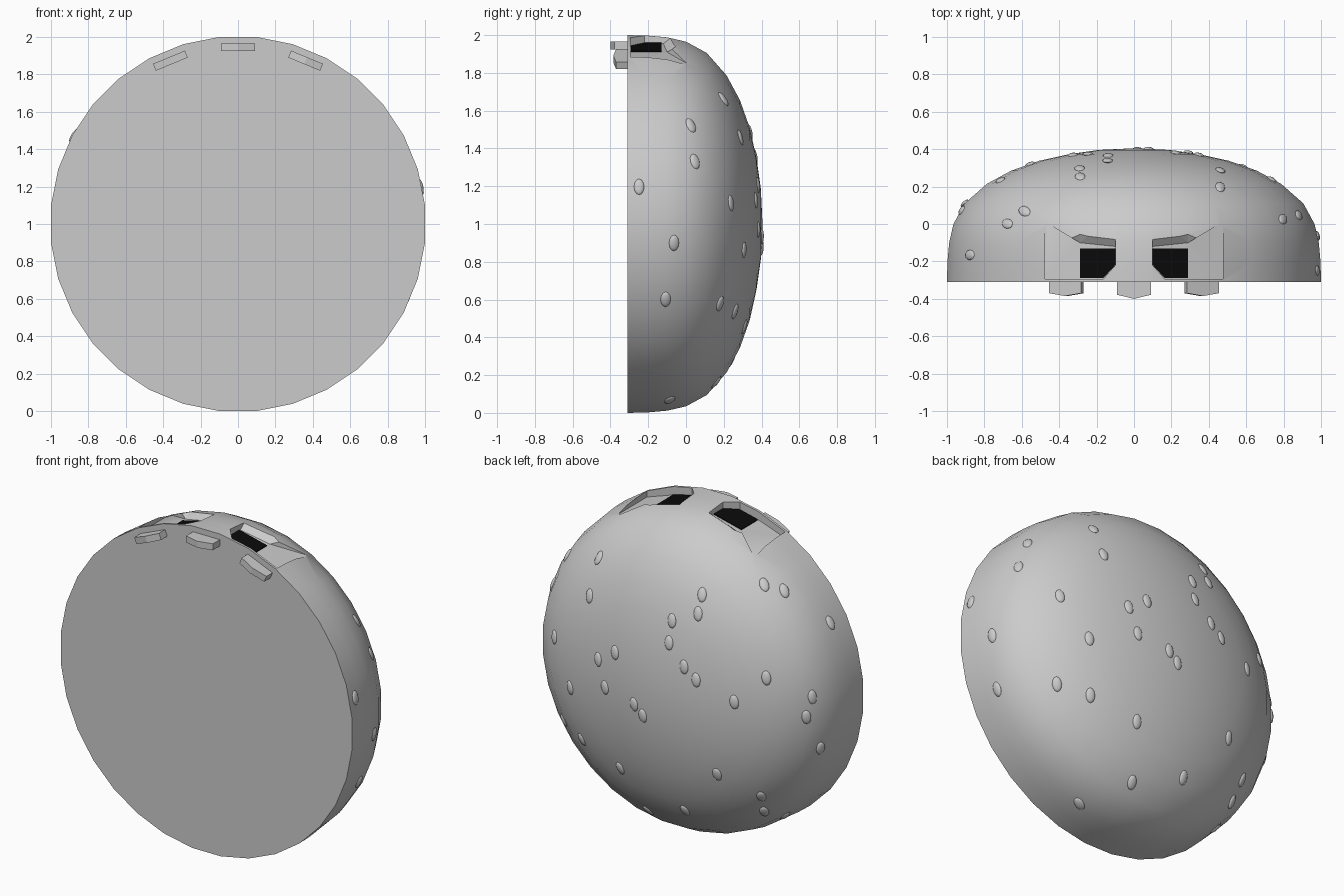
import bpy, bmesh, math
from mathutils import Vector, Matrix
from mathutils.bvhtree import BVHTree

if "Cube" in bpy.data.objects:
    bpy.data.objects.remove(bpy.data.objects["Cube"])

CZ = 1.0      # height of the disc centre
SIDES = 32


def material(name, value):
    m = bpy.data.materials.new(name)
    m.diffuse_color = (value, value, value, 1)
    m.use_nodes = True
    m.node_tree.nodes["Principled BSDF"].inputs["Base Color"].default_value = m.diffuse_color
    return m


GREY = material("light grey", 0.6)
BLACK = material("black", 0.003)


def finish(bm, name, mat, smooth=False):
    bmesh.ops.recalc_face_normals(bm, faces=bm.faces)
    me = bpy.data.meshes.new(name)
    bm.to_mesh(me)
    bm.free()
    me.materials.append(mat)
    ob = bpy.data.objects.new(name, me)
    bpy.context.collection.objects.link(ob)
    if smooth:
        smooth_by_angle(ob)
    return ob


def smooth_by_angle(ob):
    bpy.ops.object.select_all(action='DESELECT')
    ob.select_set(True)
    bpy.context.view_layer.objects.active = ob
    bpy.ops.object.shade_smooth_by_angle(angle=math.radians(35))


# Domed shell: profile (radius, y) turned about the y axis, flat front
PROFILE = [(1.005, -.31), (1.002, -.2), (.993, -.1), (.97, 0), (.91, .11), (.79, .215),
           (.66, .285), (.51, .338), (.35, .373), (.19, .396)]
bm = bmesh.new()
rings = []
for r, y in PROFILE:
    ring = []
    for i in range(SIDES):
        a = 2 * math.pi * (i + .5) / SIDES
        ring.append(bm.verts.new((r * math.cos(a), y, CZ + r * math.sin(a))))
    rings.append(ring)
bm.faces.new(rings[0])
apex = bm.verts.new((0, .405, CZ))
for i in range(SIDES):
    j = (i + 1) % SIDES
    for a, b in zip(rings, rings[1:]):
        bm.faces.new((a[i], a[j], b[j], b[i]))
    bm.faces.new((rings[-1][i], rings[-1][j], apex))
bmesh.ops.recalc_face_normals(bm, faces=bm.faces)
surface = BVHTree.FromBMesh(bm)
shell = finish(bm, "domed_shell", GREY, True)


# Two recessed pockets in the top edge, each with a black floor plate
def floor_z(x):
    return CZ + (.955 - .237 * (x - .10) if x < .29 else .91 - .34 * (x - .29))


BOTTOM = [(.10, -.22), (.165, -.295), (.29, -.295), (.475, -.295), (.475, .01), (.29, -.10), (.10, -.12)]
TOP_SHIFT = [0, 0, 0, 0, 0, .20, .17]
PLATE = [(.10, -.13), (.29, -.13), (.29, -.29), (.165, -.29), (.10, -.22)]
for side, label in ((1, "right"), (-1, "left")):
    bm = bmesh.new()
    low = [bm.verts.new((side * x, y, floor_z(x))) for x, y in BOTTOM]
    high = [bm.verts.new((side * x, y + s, floor_z(x) + .13)) for (x, y), s in zip(BOTTOM, TOP_SHIFT)]
    for ring in (low, high):
        bm.faces.new([ring[k] for k in (0, 1, 2, 5, 6)])
        bm.faces.new([ring[k] for k in (2, 3, 4, 5)])
    for k in range(7):
        n = (k + 1) % 7
        bm.faces.new((low[k], low[n], high[n], high[k]))
    bmesh.ops.triangulate(bm, faces=bm.faces)
    cutter = finish(bm, "pocket_cutter", GREY)
    mod = shell.modifiers.new("pocket", 'BOOLEAN')
    mod.operation = 'DIFFERENCE'
    mod.solver = 'EXACT'
    mod.object = cutter
    bpy.context.view_layer.objects.active = shell
    bpy.ops.object.modifier_apply(modifier=mod.name)
    bpy.data.objects.remove(cutter)

    bm = bmesh.new()
    face = bm.faces.new([bm.verts.new((side * x, y, CZ + .955 - .237 * (x - .10))) for x, y in PLATE])
    new = bmesh.ops.extrude_face_region(bm, geom=[face])["geom"]
    bmesh.ops.translate(bm, vec=(0, 0, .005), verts=[v for v in new if isinstance(v, bmesh.types.BMVert)])
    finish(bm, "pocket_floor_" + label, BLACK)
smooth_by_angle(shell)


# Three small tabs on the front, bluntly pointed forward
def tab(name, degrees, edge, tip):
    bm = bmesh.new()
    outline = [(-.092, -.30), (-.092, edge), (0, tip), (.092, edge), (.092, -.30)]
    face = bm.faces.new([bm.verts.new((x, y, .925)) for x, y in outline])
    new = bmesh.ops.extrude_face_region(bm, geom=[face])["geom"]
    bmesh.ops.translate(bm, vec=(0, 0, .04), verts=[v for v in new if isinstance(v, bmesh.types.BMVert)])
    turn = Matrix.Rotation(math.radians(degrees), 4, 'Y')
    bmesh.ops.transform(bm, matrix=Matrix.Translation((0, 0, CZ)) @ turn, verts=bm.verts)
    finish(bm, name, GREY)


tab("tab_centre", 0, -.378, -.40)
tab("tab_right", 22.5, -.37, -.385)
tab("tab_left", -22.5, -.37, -.385)

# Seeds: positions sketched in two slanted planes and dropped onto the shell
FROM_LEFT = [(-14, 51), (12, 58), (16, 77), (-17, 29), (-2, 5), (10, -8), (-1, -138), (31, -102),
             (75, -124), (78, -139), (48, -30), (80, -6), (126, -25), (120, -45), (134, -76),
             (144, 49), (98, 81), (78, 87), (99, -143)]
FROM_RIGHT = [(-40, 141), (-30, 116), (-105, 127), (-114, 104), (-161, 69), (-140, 36), (-73, 75),
              (-5, 64), (13, 70), (4, 38), (-44, 33), (35, 21), (43, 9), (-76, -12), (-43, -23),
              (-135, -17), (3, -49), (-2, -109), (-54, -130)]


def seeds(points, side, azimuth, elevation):
    a, e = math.radians(azimuth), math.radians(elevation)
    toward = Vector((side * math.sin(a) * math.cos(e), math.cos(a) * math.cos(e), math.sin(e)))
    right = Vector((-math.cos(a), side * math.sin(a), 0))
    up = toward.cross(right)
    for u, v in points:
        start = Vector((0, 0, CZ)) + right * (u / 177) + up * (v / 177) + toward * 4
        spot, normal, _, _ = surface.ray_cast(start, -toward)
        if spot is None:
            continue
        long_axis = (Vector((.15, 0, 1)) - normal * normal.dot(Vector((.15, 0, 1)))).normalized()
        rot = Matrix((long_axis.cross(normal), long_axis, normal)).transposed().to_4x4()
        bm = bmesh.new()
        bmesh.ops.create_uvsphere(bm, u_segments=12, v_segments=8, radius=1)
        size = Matrix.Diagonal((.027, .043, .012, 1))
        bmesh.ops.transform(bm, matrix=Matrix.Translation(spot) @ rot @ size, verts=bm.verts)
        finish(bm, "seed", GREY, True)


seeds(FROM_LEFT, -1, 35, 25)
seeds(FROM_RIGHT, 1, 40, -30)
